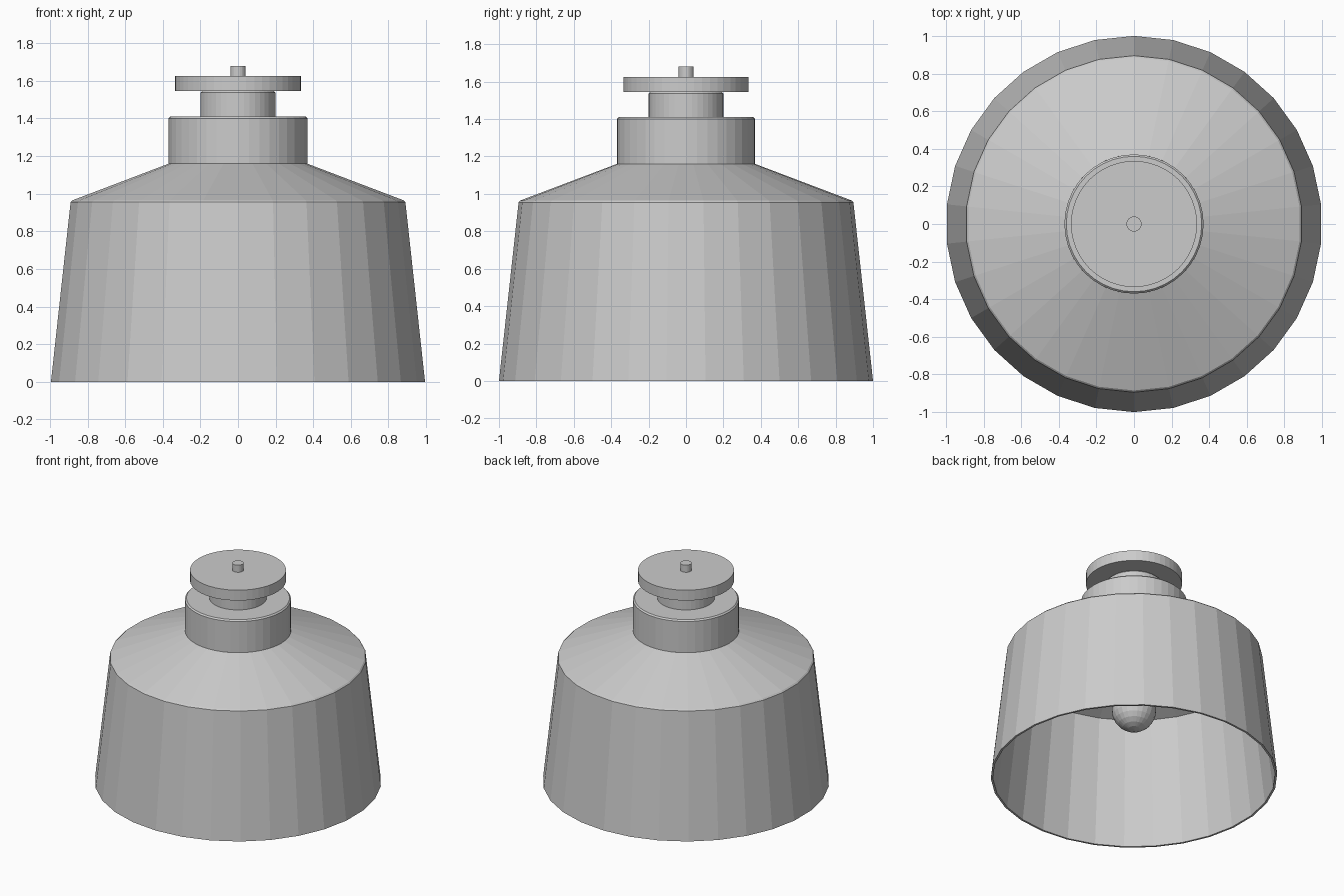
import bpy, bmesh, math

if "Cube" in bpy.data.objects:
    bpy.data.objects.remove(bpy.data.objects["Cube"])


def lathe(name, profile, sides, closed=False):
    """Revolve (radius, z) points around z; radius 0 makes a pole."""
    bm = bmesh.new()
    rings = []
    for r, z in profile:
        if r == 0:
            rings.append([bm.verts.new((0, 0, z))] * sides)
        else:
            rings.append([bm.verts.new((r * math.cos(a), r * math.sin(a), z))
                          for a in (math.pi / 2 + 2 * math.pi * i / sides
                                    for i in range(sides))])
    pairs = list(zip(rings, rings[1:]))
    if closed:
        pairs.append((rings[-1], rings[0]))
    for low, high in pairs:
        for i in range(sides):
            j = (i + 1) % sides
            corners = list(dict.fromkeys((low[i], low[j], high[j], high[i])))
            if len(corners) > 2:
                bm.faces.new(corners)
    bmesh.ops.recalc_face_normals(bm, faces=bm.faces)
    mesh = bpy.data.meshes.new(name)
    bm.to_mesh(mesh)
    bm.free()
    obj = bpy.data.objects.new(name, mesh)
    bpy.context.collection.objects.link(obj)
    return obj


# Thin hollow shade: flared wall and sloping shoulder, open below
lathe("shade", [(1.0, 0), (0.895, 0.955), (0.885, 0.965), (0.37, 1.16),
                (0.355, 1.15), (0.875, 0.953), (0.985, 0)], 30, closed=True)

# Hollow collar with a small bevel on its top edge
lathe("collar", [(0, 1.395), (0.355, 1.395), (0.355, 1.15), (0.37, 1.16),
                 (0.37, 1.4), (0.36, 1.41), (0, 1.41)], 40)

# Neck, ceiling plate and the pin on top
lathe("neck", [(0, 1.405), (0.2, 1.405), (0.2, 1.537), (0.19, 1.547), (0, 1.547)], 40)
lathe("ceiling_plate", [(0, 1.545), (0.335, 1.545), (0.335, 1.625), (0, 1.625)], 48)
lathe("pin", [(0, 1.62), (0.04, 1.62), (0.04, 1.68), (0, 1.68)], 24)

# Bulb: round globe tapering up into a socket
globe = [(0.155 * math.sin(math.radians(t)), 0.53 - 0.155 * math.cos(math.radians(t)))
         for t in range(15, 106, 15)]
lathe("bulb", [(0, 0.375)] + globe + [(0.125, 0.68), (0.095, 0.8), (0.085, 0.9),
                                     (0, 0.9)], 24)
lathe("socket", [(0, 0.88), (0.11, 0.88), (0.11, 1.4), (0, 1.4)], 24)
